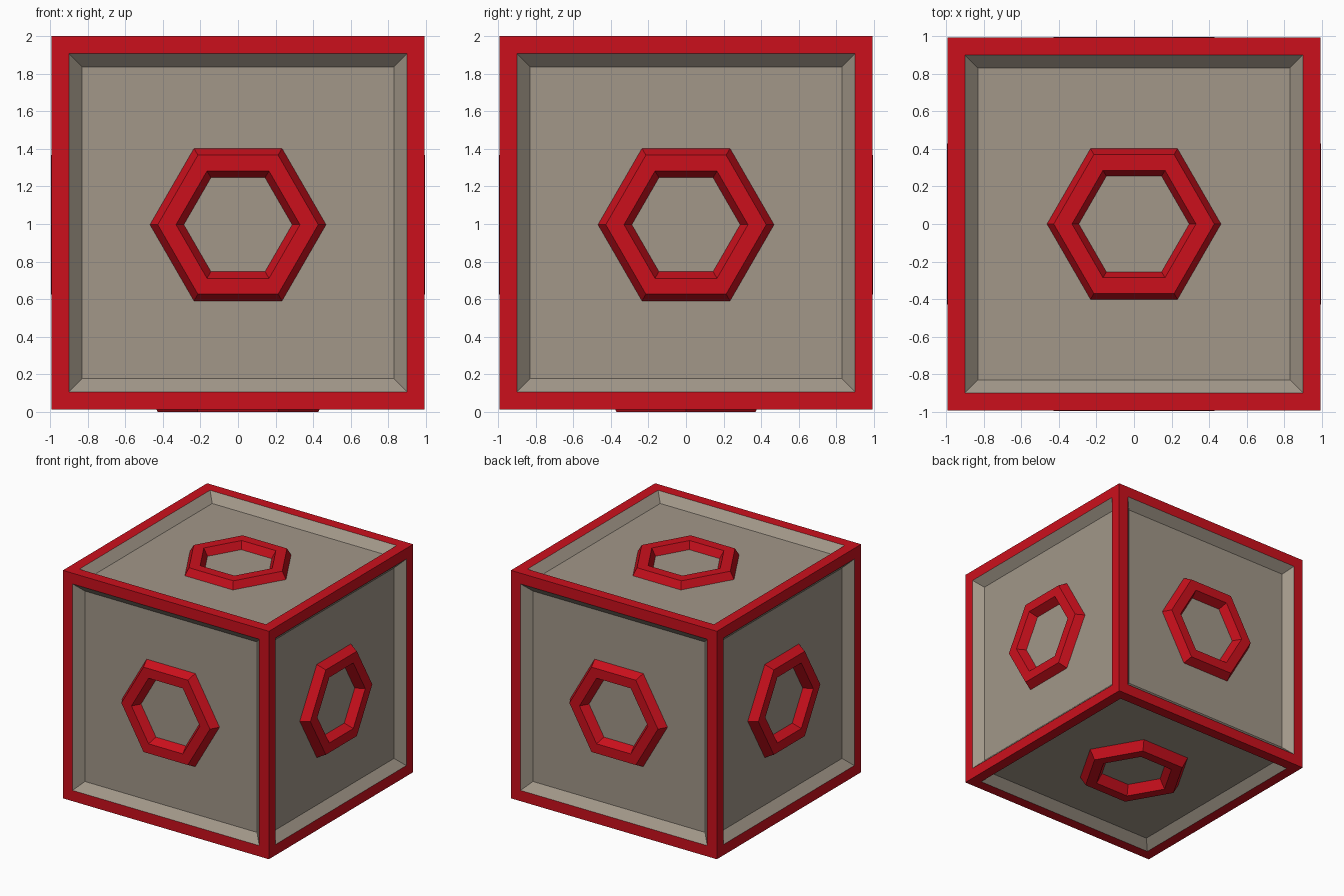
import bpy, bmesh
from math import pi, cos, sin
from mathutils import Matrix

if "Cube" in bpy.data.objects:
    bpy.data.objects.remove(bpy.data.objects["Cube"])


def material(name, color):
    m = bpy.data.materials.new(name)
    m.diffuse_color = (*color, 1)
    m.use_nodes = True
    m.node_tree.nodes["Principled BSDF"].inputs["Base Color"].default_value = m.diffuse_color
    return m


RED = material("red", (0.6, 0.005, 0.012))
STONE = material("warm_grey", (0.36, 0.31, 0.25))


def finish(name, bm, mats):
    bmesh.ops.recalc_face_normals(bm, faces=bm.faces[:])
    me = bpy.data.meshes.new(name)
    bm.to_mesh(me)
    bm.free()
    for m in mats:
        me.materials.append(m)
    ob = bpy.data.objects.new(name, me)
    bpy.context.collection.objects.link(ob)
    return ob


# Cube body: red border on every face, then a sloped grey recess
HALF = 0.9935
bm = bmesh.new()
bmesh.ops.create_cube(bm, size=2 * HALF)
panels = bm.faces[:]
bmesh.ops.inset_individual(bm, faces=panels, thickness=0.0935, use_even_offset=True)
for f in panels:
    f.material_index = 1
bmesh.ops.inset_individual(bm, faces=panels, thickness=0.07, depth=-0.07,
                           use_even_offset=True)
body = finish("cube_body", bm, [RED, STONE])
body.location.z = 2 - HALF


# Hexagonal ring with tapered inner and outer walls, (radius, height) profile
RING_HALF = 0.9965
PROFILE = [(0.482, 0.90), (0.427, RING_HALF), (0.33, RING_HALF), (0.275, 0.90)]


def hex_ring(name, rotation):
    bm = bmesh.new()
    loops = [[bm.verts.new((r * cos(i * pi / 3), r * sin(i * pi / 3), h))
              for i in range(6)] for r, h in PROFILE]
    for k in range(4):
        a, b = loops[k], loops[(k + 1) % 4]
        for i in range(6):
            j = (i + 1) % 6
            bm.faces.new((a[i], a[j], b[j], b[i]))
    bm.transform(rotation)
    finish(name, bm, [RED]).location.z = RING_HALF


# One ring on each face
hex_ring("top_ring", Matrix.Identity(4))
hex_ring("bottom_ring", Matrix.Rotation(pi, 4, 'X'))
for i, side in enumerate(("front", "right", "back", "left")):
    hex_ring(side + "_ring",
             Matrix.Rotation(i * pi / 2, 4, 'Z') @ Matrix.Rotation(pi / 2, 4, 'X'))
